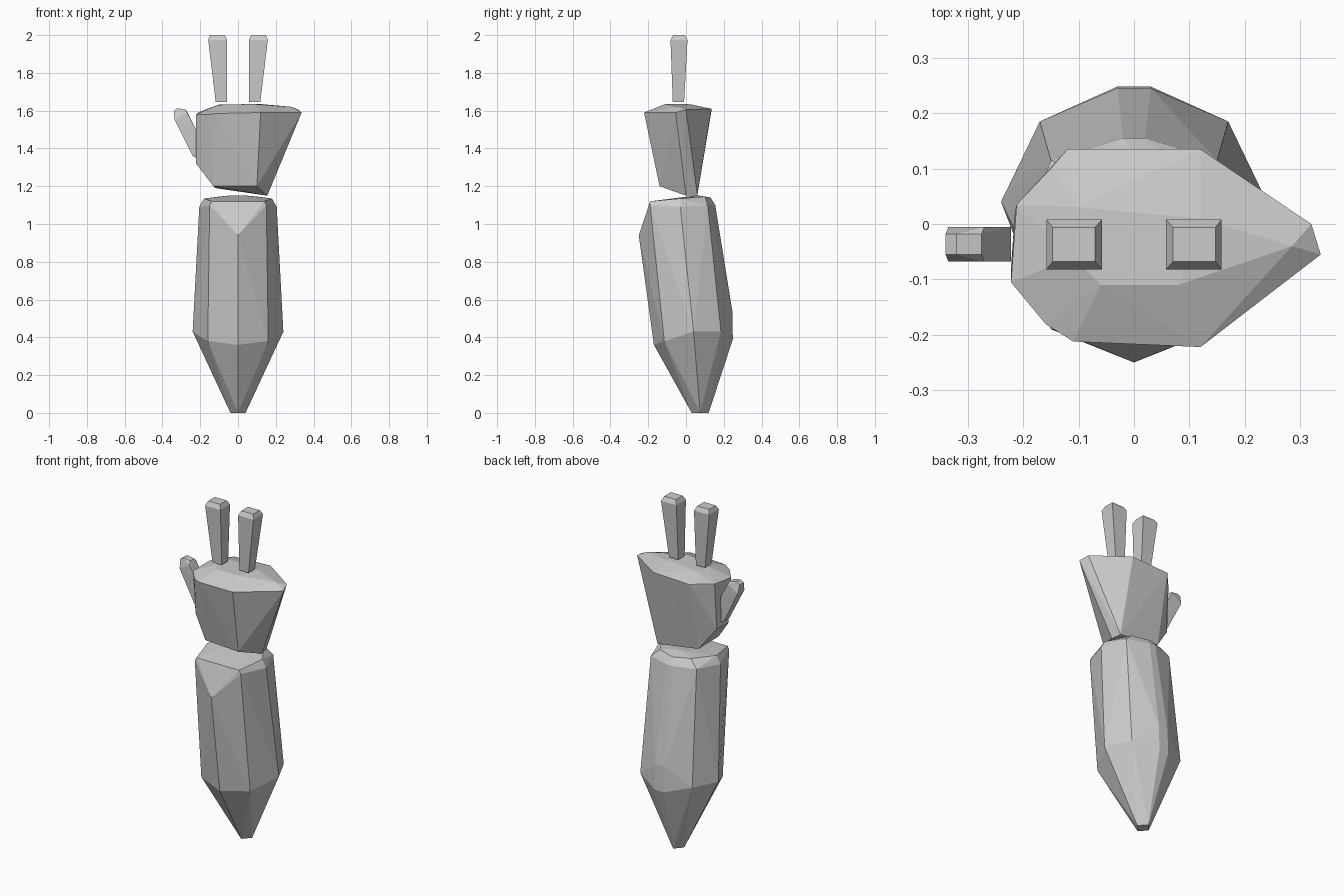
import bpy, bmesh, math


def hull(name, points):
    """Faceted convex solid spanned by a few corner points."""
    bm = bmesh.new()
    for p in points:
        bm.verts.new(p)
    bmesh.ops.convex_hull(bm, input=bm.verts[:])
    loose = [v for v in bm.verts if not v.link_faces]
    bmesh.ops.delete(bm, geom=loose, context='VERTS')
    bmesh.ops.dissolve_limit(bm, angle_limit=math.radians(1),
                             verts=bm.verts[:], edges=bm.edges[:])
    bmesh.ops.recalc_face_normals(bm, faces=bm.faces[:])
    mesh = bpy.data.meshes.new(name)
    bm.to_mesh(mesh)
    bm.free()
    obj = bpy.data.objects.new(name, mesh)
    bpy.context.collection.objects.link(obj)
    return obj


def mirrored(points):
    return points + [(-x, y, z) for x, y, z in points if x != 0]


def rect(x0, x1, y0, y1, z):
    return [(x, y, z) for x in (x0, x1) for y in (y0, y1)]


# Forearm: right half, from the small tip up to the wrist
hull("forearm", mirrored([
    (0, 0.03, 0), (0.04, 0.075, 0), (0, 0.12, 0),
    (0, -0.17, 0.36), (0.16, -0.115, 0.38), (0.24, 0.04, 0.43),
    (0.17, 0.185, 0.43), (0.03, 0.248, 0.39), (0.03, 0.245, 0.54),
    (0, -0.25, 0.94), (0.15, -0.19, 1.1), (0.205, -0.03, 1.09),
    (0.15, 0.115, 1.1), (0.02, 0.155, 1.1),
    (0.14, -0.19, 1.12), (0.18, -0.03, 1.135),
    (0.1, 0.1, 1.145), (0, 0.13, 1.14), (0.03, 0.06, 1.152)]))

# Palm: rim, slightly domed top, slanted heel
hull("palm", [
    (-0.12, 0.135, 1.6), (0.12, 0.135, 1.61), (0.32, 0, 1.605),
    (0.337, -0.055, 1.59), (0.285, -0.04, 1.62), (0.12, -0.222, 1.59),
    (-0.11, -0.212, 1.585), (-0.16, -0.18, 1.58), (-0.222, -0.105, 1.58),
    (-0.212, 0.035, 1.59), (-0.15, 0.1, 1.6),
    (-0.11, -0.06, 1.63), (-0.06, -0.11, 1.632), (0.08, -0.11, 1.635),
    (0.12, 0.01, 1.635), (-0.1, 0.03, 1.632),
    (-0.222, -0.08, 1.32), (-0.215, 0.02, 1.32),
    (-0.13, -0.12, 1.2), (0.1, -0.14, 1.2), (0.155, 0, 1.15),
    (0.145, 0.06, 1.152), (-0.12, 0.055, 1.19)])

# Two fingers that widen outward, with chamfered tips
for side, name in ((-1, "left_finger"), (1, "right_finger")):
    pts = (rect(0.058, 0.118, -0.07, -0.01, 1.645)
           + rect(0.058, 0.158, -0.082, 0.008, 1.975)
           + rect(0.07, 0.147, -0.068, -0.006, 2.0))
    hull(name, [(side * x, y, z) for x, y, z in pts])

# Thumb leaning away from the palm
thumb = [(-0.34, -0.018, 1.6), (-0.335, -0.005, 1.55), (-0.32, -0.018, 1.613),
         (-0.275, -0.018, 1.605), (-0.27, -0.005, 1.59), (-0.222, -0.005, 1.5),
         (-0.222, -0.012, 1.35), (-0.24, -0.01, 1.36)]
hull("thumb", thumb + [(x, -0.073 - y, z) for x, y, z in thumb])
